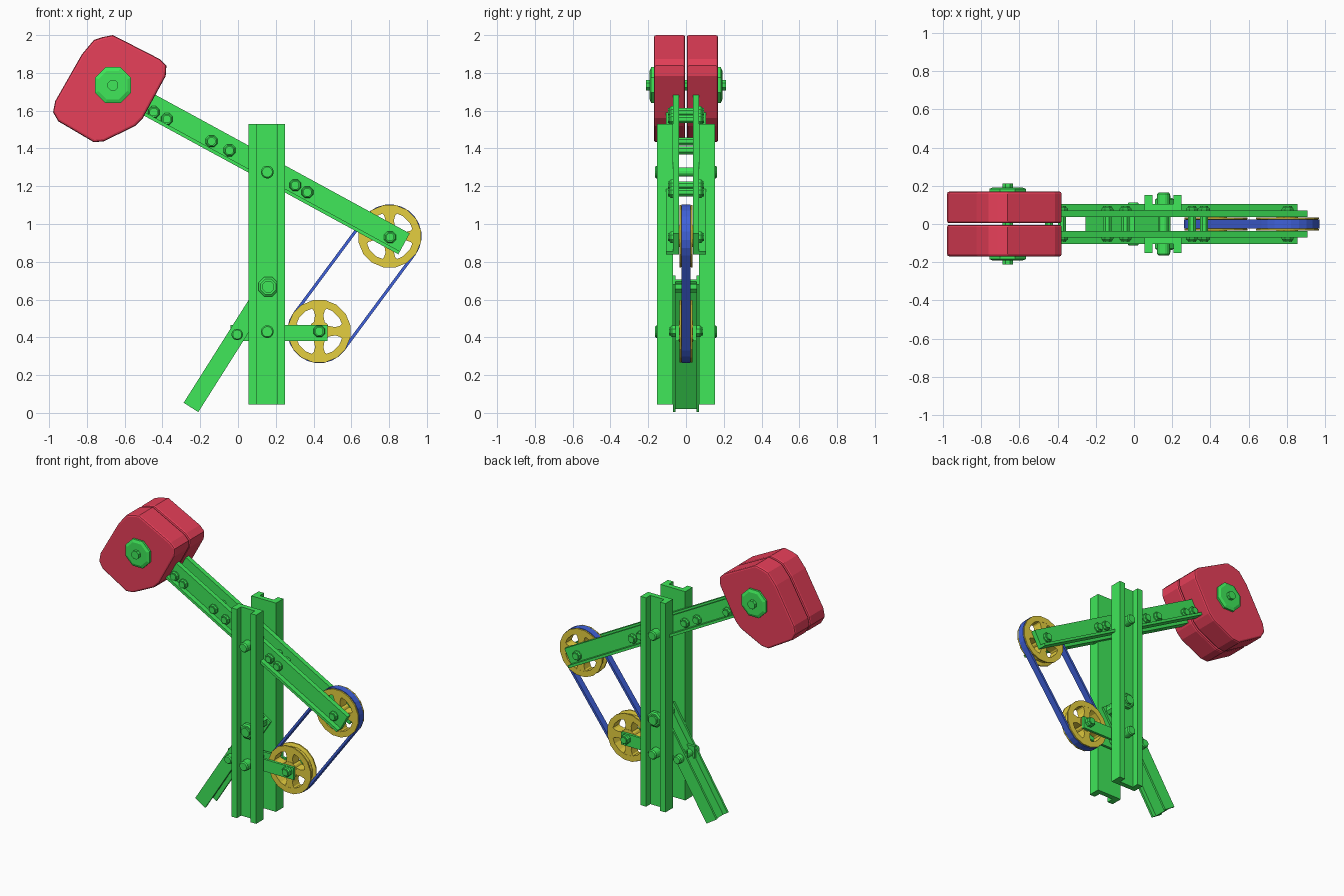
import bpy, bmesh
from math import sin, cos, pi, atan2
from mathutils import Vector

if "Cube" in bpy.data.objects:
    bpy.data.objects.remove(bpy.data.objects["Cube"])


def material(name, rgb):
    m = bpy.data.materials.new(name)
    m.diffuse_color = (*rgb, 1)
    m.use_nodes = True
    m.node_tree.nodes["Principled BSDF"].inputs["Base Color"].default_value = m.diffuse_color
    return m


GREEN = material("green", (0.05, 0.8, 0.1))
RED = material("red", (0.8, 0.05, 0.1))
GOLD = material("gold", (0.78, 0.62, 0.05))
BLUE = material("blue", (0.05, 0.12, 0.7))


def prism(bm, pts, y0, y1):
    """Extrude an x/z outline along y."""
    a = [bm.verts.new((x, y0, z)) for x, z in pts]
    b = [bm.verts.new((x, y1, z)) for x, z in pts]
    n = len(pts)
    bm.faces.new(a)
    bm.faces.new(b[::-1])
    for i in range(n):
        j = (i + 1) % n
        bm.faces.new((a[i], b[i], b[j], a[j]))


def beam(bm, p0, p1, lo, hi, y0, y1):
    """Box running p0 -> p1 in x/z, spanning lo..hi on its left side."""
    p0, p1 = Vector(p0), Vector(p1)
    d = (p1 - p0).normalized()
    n = Vector((-d.y, d.x))
    prism(bm, [p0 + n * lo, p1 + n * lo, p1 + n * hi, p0 + n * hi], y0, y1)


def lathe(bm, c, profile, n, closed=False):
    """Spin (radius, y) points around the y axis through c."""
    rings = [[bm.verts.new((c[0] + r * cos(2 * pi * (i + .5) / n), y,
                            c[1] + r * sin(2 * pi * (i + .5) / n)))
              for i in range(n)] for r, y in profile]
    pairs = list(zip(rings, rings[1:]))
    if closed:
        pairs.append((rings[-1], rings[0]))
    else:
        bm.faces.new(rings[0])
        bm.faces.new(rings[-1][::-1])
    for a, b in pairs:
        for i in range(n):
            j = (i + 1) % n
            bm.faces.new((a[i], a[j], b[j], b[i]))


def finish(name, bm, mat, bevel=0):
    bmesh.ops.recalc_face_normals(bm, faces=bm.faces)
    me = bpy.data.meshes.new(name)
    bm.to_mesh(me)
    bm.free()
    me.materials.append(mat)
    ob = bpy.data.objects.new(name, me)
    bpy.context.collection.objects.link(ob)
    if bevel:
        b = ob.modifiers.new("bevel", 'BEVEL')
        b.width, b.segments, b.limit_method = bevel, 2, 'ANGLE'
        b.angle_limit = 1.0
    return ob


def bolt(name, c, rod, head, y_in, y_head, y_end, n=8):
    """Through rod with a chamfered head on both ends and a protruding tip."""
    bm = bmesh.new()
    half = [(rod, y_in), (head, y_in), (head, y_head - .008),
            (head * .8, y_head), (rod, y_head), (rod, y_end)]
    if y_end <= y_head:
        half = half[:4]
    lathe(bm, c, [(r, -y) for r, y in half[::-1]] + half, n)
    finish(name, bm, GREEN)


PIVOT = (.155, 1.275)
WEIGHT = (-.662, 1.735)
ARM_TIP = (.879, .895)
TOP_WHEEL = (.803, .935)
LOW_WHEEL = (.43, .432)

for s, side in ((-1, "front"), (1, "back")):
    # Upright channels, open outwards
    bm = bmesh.new()
    w = [(.055, .153), (.055, .07), (.25, .07), (.25, .153),
         (.207, .153), (.207, .105), (.098, .105), (.098, .153)]
    lower = [bm.verts.new((x, s * y, .045)) for x, y in w]
    r = bmesh.ops.extrude_face_region(bm, geom=[bm.faces.new(lower)])
    bmesh.ops.translate(bm, vec=(0, 0, 1.485),
                        verts=[v for v in r["geom"] if isinstance(v, bmesh.types.BMVert)])
    finish(side + "_post", bm, GREEN)

    # Swinging arm: angle bar with a flange along the lower edge
    bm = bmesh.new()
    beam(bm, ARM_TIP, WEIGHT, -.063, .063, s * .037, s * .07)
    beam(bm, ARM_TIP, WEIGHT, .045, .0632, s * .069, s * .105)
    finish(side + "_arm", bm, GREEN)

    # Lower wheel bracket plate
    bm = bmesh.new()
    beam(bm, (-.04, .4225), (.475, .4225), -.043, .043, s * .037, s * .0545)
    finish(side + "_wheel_bracket", bm, GREEN)

    # Counterweight half
    bm = bmesh.new()
    prism(bm, [(-.715, 1.99), (-.662, 2), (-.414, 1.873), (-.379, 1.838),
               (-.383, 1.783), (-.504, 1.56), (-.546, 1.518), (-.71, 1.438),
               (-.763, 1.433), (-.952, 1.544), (-.979, 1.592), (-.968, 1.65),
               (-.826, 1.899), (-.763, 1.974)], s * .004, s * .17)
    finish(side + "_counterweight", bm, RED, .012)

# Rear leg: H section pinned between the posts
bm = bmesh.new()
foot, top = (-.249, .029), (.178, .704)
for s in (-1, 1):
    beam(bm, foot, top, -.046, .046, s * .055, s * .07)
beam(bm, foot, top, -.016, .006, -.0555, .0555)
finish("rear_leg", bm, GREEN)

# Bolts
for i, c in enumerate([(-.446, 1.592), (-.377, 1.555), (-.14, 1.438), (-.045, 1.39),
                       (.303, 1.205), (.367, 1.168), (.805, .93)]):
    bolt(f"arm_bolt_{i + 1}", c, .023, .034, .065, .087, .095)
bolt("lower_axle", LOW_WHEEL, .023, .034, .05, .082, .09)
bolt("arm_pivot_pin", PIVOT, .025, .034, .1, .165, 0, 16)
bolt("bracket_pin", (.155, .43), .025, .034, .1, .165, 0, 16)
bolt("leg_bracket_pin", (-.004, .415), .025, .03, .068, .113, 0, 16)
bolt("leg_bolt", (.16, .668), .033, .055, .1, .135, .15)
bolt("counterweight_bolt", WEIGHT, .03, .103, .165, .192, .213)

# Spoked, grooved wheels
for name, c in (("upper_wheel", TOP_WHEEL), ("lower_wheel", LOW_WHEEL)):
    bm = bmesh.new()
    lathe(bm, c, [(.128, -.035), (.168, -.035), (.168, -.026), (.145, -.018),
                  (.145, .018), (.168, .026), (.168, .035), (.128, .035)], 16, True)
    lathe(bm, c, [(.058, -.036), (.058, .036)], 12)
    for k in range(4):
        d = Vector((cos(k * pi / 2), sin(k * pi / 2)))
        n = Vector((-d.y, d.x))
        c2 = Vector(c)
        # spokes flare towards the rim so the openings read as rounded
        prism(bm, [c2 + d * .04 - n * .03, c2 + d * .085 - n * .022,
                   c2 + d * .112 - n * .03, c2 + d * .135 - n * .055,
                   c2 + d * .135 + n * .055, c2 + d * .112 + n * .03,
                   c2 + d * .085 + n * .022, c2 + d * .04 + n * .03], -.034, .034)
    finish(name, bm, GOLD)

# Belt: closed strap around both wheels
bm = bmesh.new()
a0 = atan2(TOP_WHEEL[1] - LOW_WHEEL[1], TOP_WHEEL[0] - LOW_WHEEL[0])
path = [(c, a0 + off + pi * i / 12) for c, off in ((TOP_WHEEL, -pi / 2), (LOW_WHEEL, pi / 2))
        for i in range(13)]
loops = [[bm.verts.new((c[0] + r * cos(a), y, c[1] + r * sin(a))) for c, a in path]
         for r, y in ((.153, -.023), (.169, -.023), (.169, .023), (.153, .023))]
for k in range(4):
    p, q = loops[k], loops[(k + 1) % 4]
    for i in range(len(path)):
        j = (i + 1) % len(path)
        bm.faces.new((p[i], p[j], q[j], q[i]))
finish("drive_belt", bm, BLUE)
